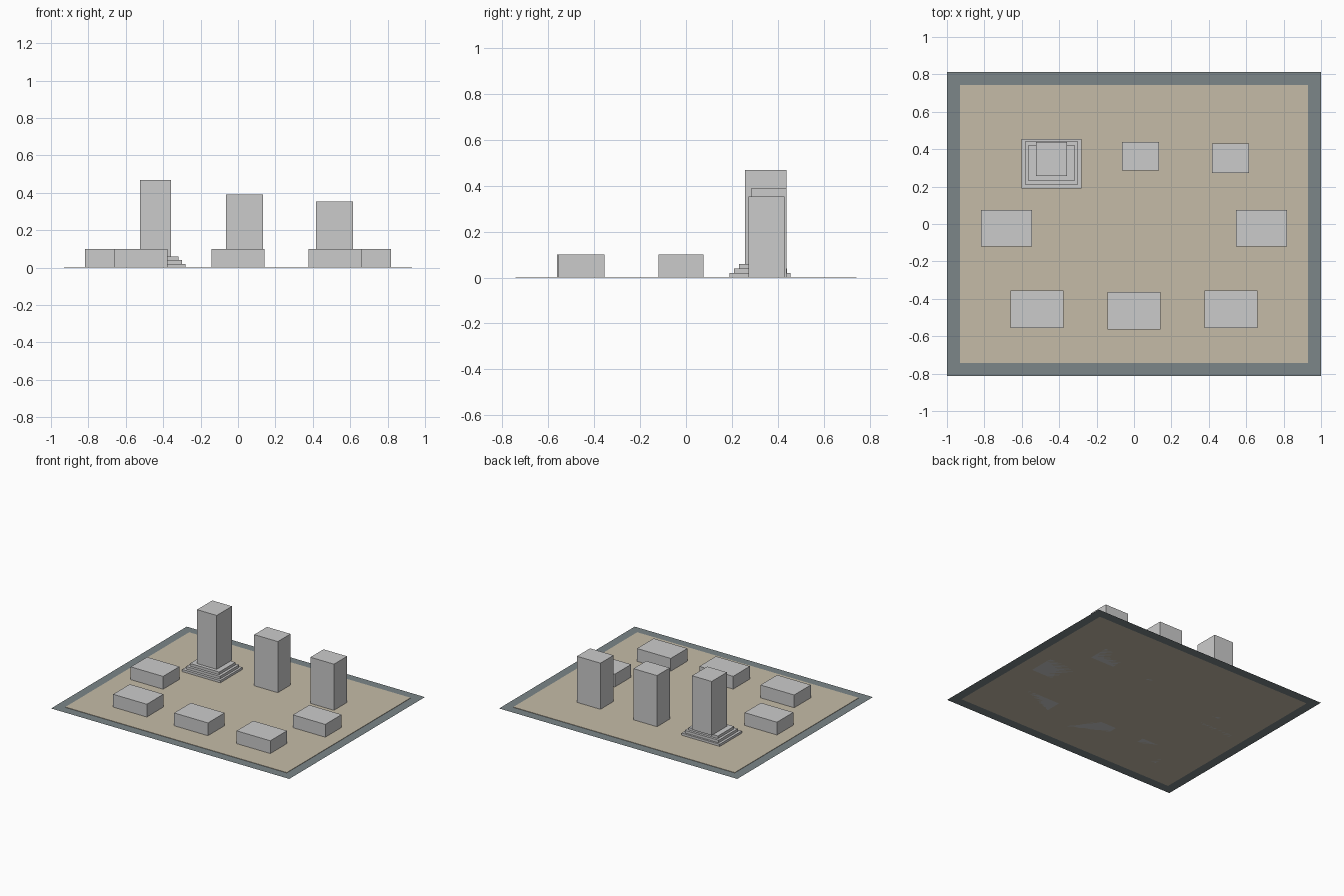
import bpy, bmesh

if "Cube" in bpy.data.objects:
    bpy.data.objects.remove(bpy.data.objects["Cube"])


def material(name, rgb):
    m = bpy.data.materials.new(name)
    m.diffuse_color = (*rgb, 1)
    m.use_nodes = True
    m.node_tree.nodes["Principled BSDF"].inputs["Base Color"].default_value = m.diffuse_color
    return m


def add(name, bm, mat=None):
    me = bpy.data.meshes.new(name)
    bm.to_mesh(me)
    bm.free()
    ob = bpy.data.objects.new(name, me)
    if mat:
        me.materials.append(mat)
    bpy.context.collection.objects.link(ob)
    return ob


def box(name, x0, x1, y0, y1, z0, z1, mat=None):
    bm = bmesh.new()
    bmesh.ops.create_cube(bm, size=1)
    bmesh.ops.scale(bm, vec=(x1 - x0, y1 - y0, z1 - z0), verts=bm.verts)
    bmesh.ops.translate(bm, vec=((x0 + x1) / 2, (y0 + y1) / 2, (z0 + z1) / 2), verts=bm.verts)
    return add(name, bm, mat)


sand = material("sand", (0.56, 0.50, 0.39))
asphalt = material("asphalt", (0.20, 0.24, 0.25))

# Flat road frame around the plot
bm = bmesh.new()
signs = ((-1, -1), (1, -1), (1, 1), (-1, 1))
outer = [bm.verts.new((sx, sy * 0.813, 0)) for sx, sy in signs]
inner = [bm.verts.new((sx * 0.93, sy * 0.743, 0)) for sx, sy in signs]
for i in range(4):
    j = (i + 1) % 4
    bm.faces.new((outer[i], outer[j], inner[j], inner[i]))
add("road_frame", bm, asphalt)

# Thin paved plot
box("plot", -0.93, 0.93, -0.743, 0.743, 0, 0.003, sand)

# Stepped plinth with the tallest tower
steps = ((-0.602, -0.282, 0.19, 0.455), (-0.583, -0.299, 0.21, 0.441), (-0.564, -0.319, 0.23, 0.423))
for i, s in enumerate(steps):
    box(f"plinth_step_{i + 1}", *s, i * 0.02, (i + 1) * 0.02)
box("tower_left", -0.523, -0.358, 0.256, 0.439, 0.06, 0.469)

# Plain towers
box("tower_middle", -0.064, 0.134, 0.286, 0.439, 0, 0.391)
box("tower_right", 0.417, 0.615, 0.273, 0.43, 0, 0.353)

# Low blocks on both sides and along the front
for side, s in (("left", -1), ("right", 1)):
    xs = sorted((s * 0.545, s * 0.817))
    box(f"side_block_{side}", *xs, -0.12, 0.076, 0, 0.1)
    xs = sorted((s * 0.377, s * 0.66))
    box(f"front_block_{side}", *xs, -0.555, -0.355, 0, 0.1)
box("front_block_middle", -0.142, 0.142, -0.563, -0.363, 0, 0.1)
